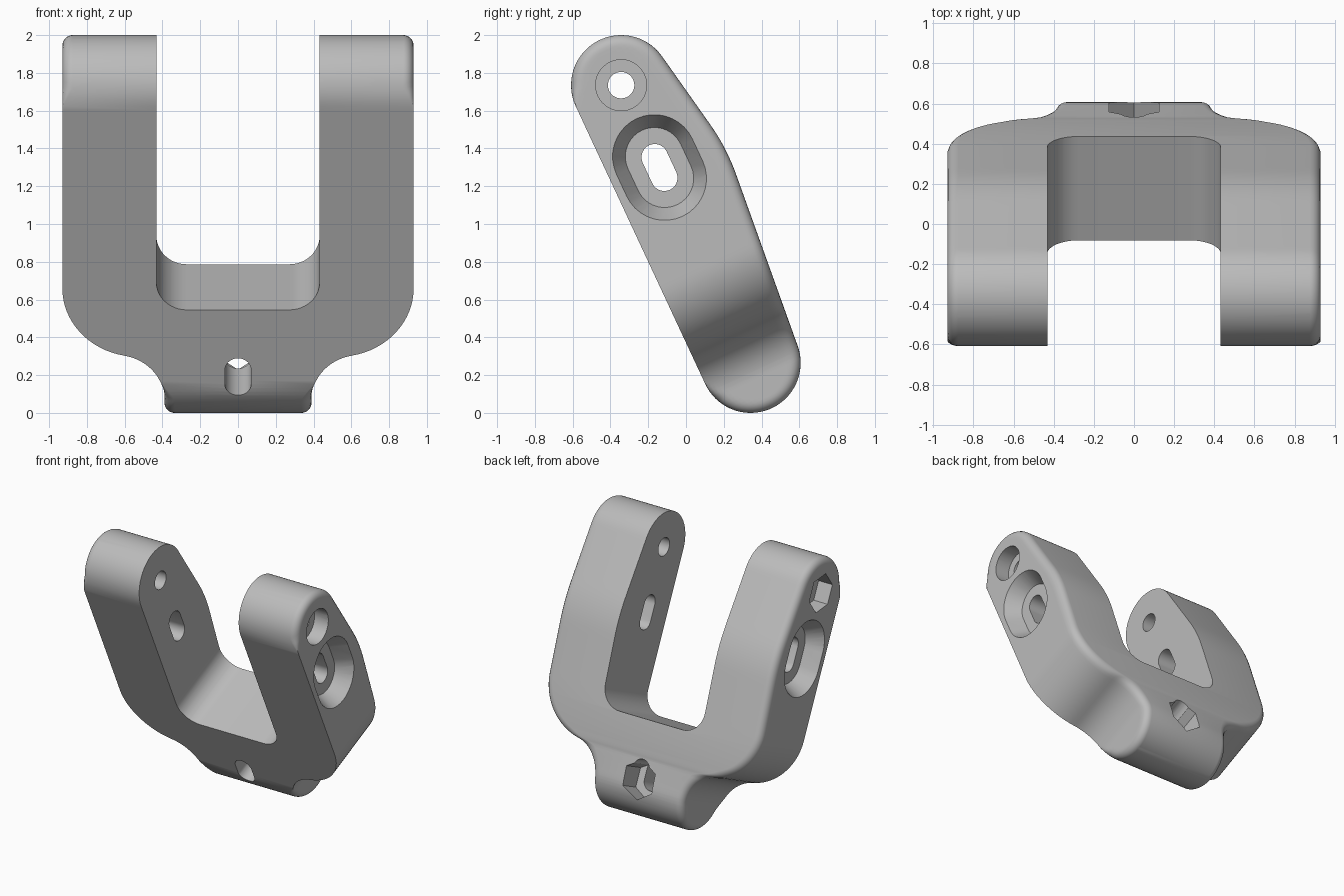
import bpy
import bmesh
from math import sin, cos, pi, sqrt, hypot, radians

cube = bpy.data.objects.get("Cube")
if cube:
    bpy.data.objects.remove(cube, do_unlink=True)

R = 0.265             # radius of both rounded ends
L = 1.622             # distance between the end centres
FILLET = 0.055        # soft outer edge
LOW, HIGH = radians(-5.25), radians(10.25)   # tilt of the two back faces
Z_LOW, Z_HIGH = R * sin(LOW), L + R * sin(HIGH)


def clamp(v):
    return max(0.0, min(1.0, v))


def make_object(name, bm):
    bmesh.ops.recalc_face_normals(bm, faces=bm.faces[:])
    mesh = bpy.data.meshes.new(name)
    bm.to_mesh(mesh)
    bm.free()
    obj = bpy.data.objects.new(name, mesh)
    bpy.context.collection.objects.link(obj)
    return obj


def loft(name, rings):
    """Closed solid through rings that have equal point counts."""
    bm = bmesh.new()
    loops = [[bm.verts.new(p) for p in ring] for ring in rings]
    for a, b in zip(loops, loops[1:]):
        for i in range(len(a)):
            j = (i + 1) % len(a)
            bm.faces.new((a[i], a[j], b[j], b[i]))
    bm.faces.new(loops[0][::-1])
    bm.faces.new(loops[-1])
    return make_object(name, bm)


# Body outline: half width at each height, narrow foot flaring to the arms
def half_width(z):
    if z < -0.09:
        return 0.39
    if z < 0.166:
        return 0.65 - sqrt(0.26 ** 2 - (z + 0.09) ** 2)
    if z < 0.559:
        return 0.53 + sqrt(0.4 ** 2 - (0.559 - z) ** 2)
    return 0.93


# Side profile: flat front, bent back, round ends
def end_reach(z):
    over = max(-z, z - L, 0)
    return sqrt(max(R * R - over * over, 0))


def back(z):
    if z < Z_LOW or z > Z_HIGH:
        return end_reach(z)
    a = (R - sin(LOW) * z) / cos(LOW)
    b = (R - sin(HIGH) * (z - L)) / cos(HIGH)
    k = 0.04
    h = max(k - abs(a - b), 0) / k
    return min(a, b) - h * h * k / 4


def edge_inset(y, z):
    """How far the rounded edge pulls the side wall inwards."""
    over = max(-z, z - L, 0)
    f = FILLET
    if z < Z_LOW or z > Z_HIGH or (over > 0 and y < 0):
        d = R - hypot(y, over)
    else:
        d = back(z) - y
    if y < 0:
        f *= clamp(over / 0.1)
    if f < 1e-5 or d >= f:
        return 0.0
    d = max(d, 0)
    slope = (half_width(z + 0.002) - half_width(z - 0.002)) / 0.004
    return (f - sqrt(f * f - (f - d) ** 2)) * min(2, sqrt(1 + slope * slope))


def steps(a, b, n):
    return [a + (b - a) * i / n for i in range(n + 1)]


heights = [-R * cos(radians(t)) for t in steps(3, 90, 16)]
heights += [-0.09 + 0.26 * sin(radians(t)) for t in steps(0, 79.5, 16)]
heights += [0.559 - 0.4 * cos(radians(t)) for t in steps(10.5, 90, 16)]
heights += steps(0.6, 1.6, 20)
heights += [L + R * sin(radians(t)) for t in steps(0, 87, 16)]

rings, last = [], -9
for z in sorted(heights):
    if z - last < 0.003 and abs(z) < R - 0.01:
        continue
    last = z
    y0, y1 = -end_reach(z), back(z)
    half = []
    for t in steps(0, pi, 22):
        y = (y0 + y1) / 2 - (y1 - y0) / 2 * cos(t)
        half.append((half_width(z) - edge_inset(y, z), y, z))
    rings.append(half + [(-x, y, z) for x, y, z in reversed(half)])
body = loft("fork_bracket", rings)


# Cutter shapes
def polygon(r, n, cz=0.0):
    return [(r * sin(2 * pi * i / n), cz + r * cos(2 * pi * i / n)) for i in range(n)]


def slot(r, length, cz):
    top = [(r * cos(t), cz + length / 2 + r * sin(t)) for t in steps(0, pi, 18)]
    return top + [(-a, 2 * cz - b) for a, b in top]


def cut(name, axis, *sections):
    """Subtract a loft of (position, outline) sections along x or y."""
    if axis == "x":
        shape = [[(p, a, b) for a, b in line] for p, line in sections]
    else:
        shape = [[(a, p, b) for a, b in line] for p, line in sections]
    tool = loft(name, shape)
    tool.hide_render = True
    mod = body.modifiers.new(name, "BOOLEAN")
    mod.operation = "DIFFERENCE"
    mod.solver = "EXACT"
    mod.object = tool
    bpy.context.view_layer.objects.active = body
    bpy.ops.object.modifier_apply(modifier=name)
    bpy.data.objects.remove(tool, do_unlink=True)


# Gap between the arms
corner = 0.16
arc = [(0.432 - corner + corner * sin(t), 0.433 + corner - corner * cos(t))
       for t in steps(0, pi / 2, 12)]
gap = arc + [(0.432, 2.3), (-0.432, 2.3)] + [(-x, z) for x, z in reversed(arc)]
cut("arm_gap", "y", (-1, gap), (1, gap))

# Pivot hole: round recess on the left arm, hex recess on the right arm
cut("pivot_hole", "x", (-1.2, polygon(0.07, 36, L)), (1.2, polygon(0.07, 36, L)))
cut("round_recess", "x", (0.81, polygon(0.135, 40, L)), (1.2, polygon(0.135, 40, L)))
cut("hex_recess", "x", (-0.81, polygon(0.144, 6, L)), (-1.2, polygon(0.144, 6, L)))

# Adjusting slots with tapered recesses on both arms
SLOT_Z = 1.141
cut("slot_hole", "x", (-1.2, slot(0.07, 0.12, SLOT_Z)), (1.2, slot(0.07, 0.12, SLOT_Z)))
for side in (1, -1):
    cut("slot_recess", "x", (side * 0.81, slot(0.154, 0.128, SLOT_Z)),
        (side * 0.95, slot(0.233, 0.128, SLOT_Z)))

# Foot hole with a hex recess at the back
cut("foot_hole", "y", (-1, slot(0.07, 0.08, 0.04)), (1, slot(0.07, 0.08, 0.04)))
cut("foot_hex_recess", "y", (0.08, polygon(0.144, 6)), (1, polygon(0.144, 6)))

# Colour
grey = bpy.data.materials.new("plain_grey")
grey.use_nodes = True
colour = (0.5, 0.5, 0.5, 1)
grey.diffuse_color = colour
grey.node_tree.nodes["Principled BSDF"].inputs["Base Color"].default_value = colour
body.data.materials.clear()
body.data.materials.append(grey)
for face in body.data.polygons:
    face.material_index = 0

# Lean the bracket and shade it
bpy.ops.object.select_all(action="DESELECT")
body.select_set(True)
bpy.context.view_layer.objects.active = body
bpy.ops.object.shade_smooth_by_angle(angle=radians(35))
body.rotation_euler = (radians(25), 0, 0)
body.location = (0, 0.342, 0.265)
